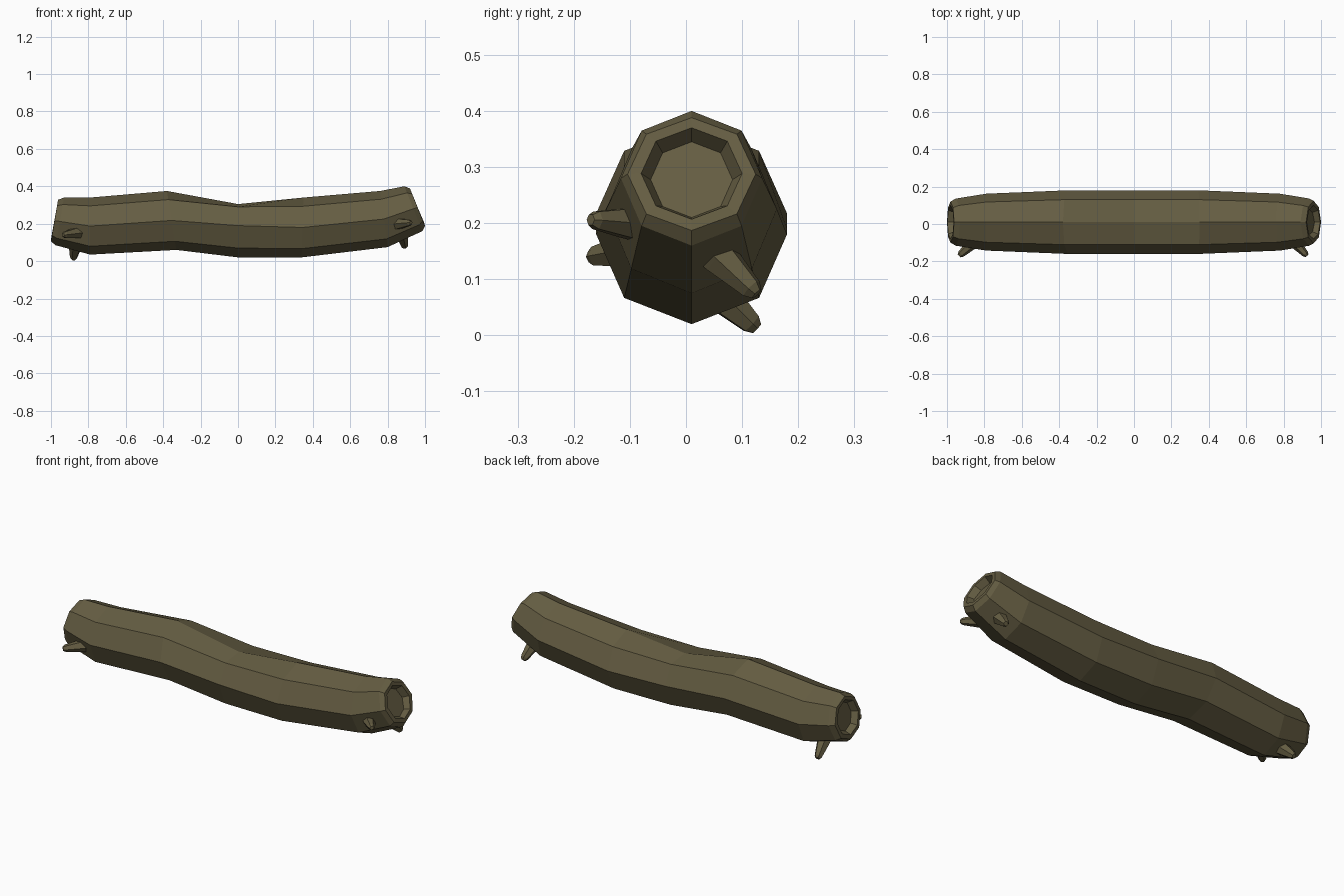
import bpy, bmesh, math
from mathutils import Vector

if "Cube" in bpy.data.objects:
    bpy.data.objects.remove(bpy.data.objects["Cube"])

bark = bpy.data.materials.new("bark")
bark.diffuse_color = (0.13, 0.11, 0.055, 1)
bark.use_nodes = True
bark.node_tree.nodes["Principled BSDF"].inputs["Base Color"].default_value = bark.diffuse_color
CY = 0.01


def loft(name, rings, press=None):
    """Skin a list of point rings and cap both ends."""
    bm = bmesh.new()
    loops = [[bm.verts.new(p) for p in r] for r in rings]
    n = len(loops[0])
    for a, b in zip(loops, loops[1:]):
        for i in range(n):
            j = (i + 1) % n
            bm.faces.new((a[i], a[j], b[j], b[i]))
    bm.faces.new(loops[0])
    bm.faces.new(loops[-1])
    bmesh.ops.recalc_face_normals(bm, faces=bm.faces)
    me = bpy.data.meshes.new(name)
    bm.to_mesh(me)
    bm.free()
    me.materials.append(bark)
    ob = bpy.data.objects.new(name, me)
    bpy.context.collection.objects.link(ob)
    return ob


def log_ring(xt, zt, xb, zb, ry, top_drop=0, side_drop=0):
    """Tilted octagon with a vertex on top; drops flatten the upper side."""
    top, bot = Vector((xt, CY, zt)), Vector((xb, CY, zb))
    mid, half = (top + bot) / 2, (top - bot) / 2
    pts = []
    for i in range(8):
        a = i * math.pi / 4
        p = mid + half * math.cos(a) + Vector((0, ry * math.sin(a), 0))
        p.z -= top_drop if i == 0 else side_drop if i in (1, 7) else 0
        pts.append(p)
    return pts


# Trunk: recessed end, rim, bent body, rim, recessed end
sections = [
    (-0.935, 0.290, -0.965, 0.140, 0.073),
    (-0.965, 0.310, -0.998, 0.128, 0.090),
    (-0.962, 0.328, -1.000, 0.105, 0.110),
    (-0.930, 0.340, -0.975, 0.085, 0.126),
    (-0.790, 0.340, -0.790, 0.035, 0.152),
    (-0.380, 0.375, -0.330, 0.060, 0.170),
    (0.000, 0.360, 0.000, 0.020, 0.170, 0.055, 0.02),
    (0.350, 0.340, 0.340, 0.020, 0.170),
    (0.760, 0.375, 0.800, 0.075, 0.152),
    (0.890, 0.400, 0.985, 0.160, 0.126),
    (0.920, 0.388, 1.000, 0.187, 0.114),
    (0.925, 0.370, 0.995, 0.207, 0.090),
    (0.895, 0.345, 0.965, 0.210, 0.073),
]
loft("log_trunk", [log_ring(*s) for s in sections])


def stub(name, base, tip, r):
    """Tapered six-sided branch stub with a bevelled tip."""
    base, tip = Vector(base), Vector(tip)
    q = (tip - base).to_track_quat('Z', 'Y')
    rings = []
    for t, k in ((-0.3, 1.1), (0, 1), (0.85, 0.6), (1, 0.35)):
        c = base.lerp(tip, t)
        rings.append([c + q @ Vector((r * k * math.cos(i * math.pi / 3),
                                      r * k * math.sin(i * math.pi / 3), 0)) for i in range(6)])
    loft(name, rings)


# Branch stubs, a front and a lower back one at each end
stub("front_stub_left", (-0.865, -0.105, 0.150), (-0.935, -0.170, 0.140), 0.032)
stub("front_stub_right", (0.865, -0.105, 0.200), (0.925, -0.170, 0.206), 0.030)
stub("back_stub_left", (-0.870, 0.062, 0.072), (-0.880, 0.126, 0.012), 0.034)
stub("back_stub_right", (0.875, 0.062, 0.138), (0.893, 0.126, 0.074), 0.034)
